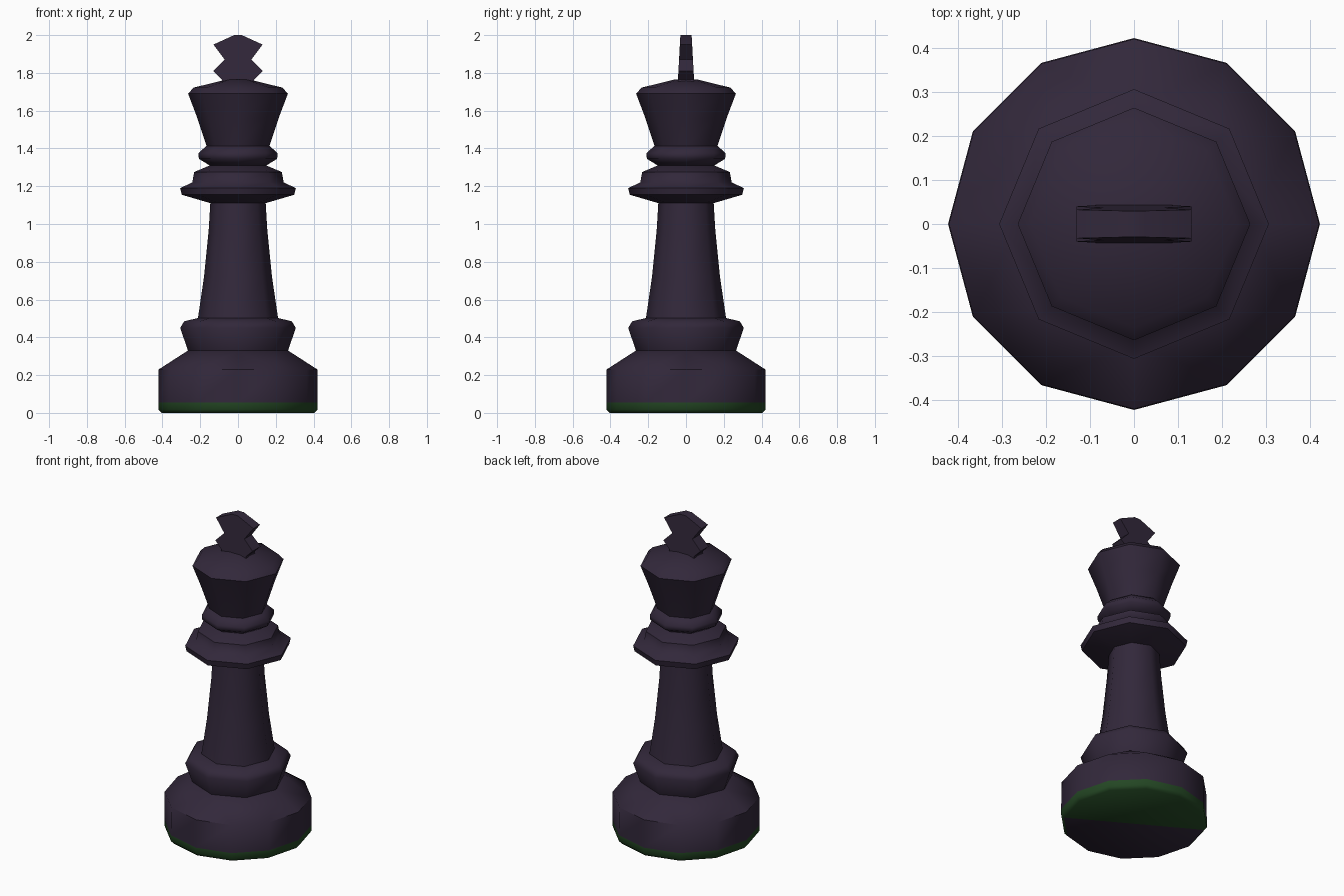
import bpy, bmesh, math

if "Cube" in bpy.data.objects:
    bpy.data.objects.remove(bpy.data.objects["Cube"])


def material(name, colour):
    m = bpy.data.materials.new(name)
    m.diffuse_color = (*colour, 1)
    m.use_nodes = True
    m.node_tree.nodes["Principled BSDF"].inputs["Base Color"].default_value = m.diffuse_color
    return m


DARK = material("dark_purple", (0.032, 0.021, 0.043))
GREEN = material("felt_green", (0.017, 0.062, 0.017))


def finish(bm, name, mats, angle):
    bmesh.ops.recalc_face_normals(bm, faces=bm.faces[:])
    me = bpy.data.meshes.new(name)
    bm.to_mesh(me)
    bm.free()
    ob = bpy.data.objects.new(name, me)
    bpy.context.collection.objects.link(ob)
    for m in mats:
        me.materials.append(m)
    bpy.ops.object.select_all(action='DESELECT')
    bpy.context.view_layer.objects.active = ob
    ob.select_set(True)
    bpy.ops.object.shade_smooth_by_angle(angle=math.radians(angle))
    return ob


def lathe(name, profile, mats=(DARK,), split_bottom=False, angle=55):
    """Stack of (radius, z, sides) rings, joined and capped."""
    bm = bmesh.new()
    rings = []
    for r, z, n in profile:
        vs = [bm.verts.new((r * math.cos(i * math.tau / n),
                            r * math.sin(i * math.tau / n), z)) for i in range(n)]
        rings.append((vs, [bm.edges.new((vs[i], vs[(i + 1) % n])) for i in range(n)]))
    for a, b in zip(rings, rings[1:]):
        n = len(a[0])
        if n == len(b[0]):
            for i in range(n):
                j = (i + 1) % n
                bm.faces.new((a[0][i], a[0][j], b[0][j], b[0][i]))
        else:
            bmesh.ops.bridge_loops(bm, edges=a[1] + b[1])
    low = rings[0][0]
    bm.faces.new(rings[-1][0])
    if split_bottom:
        # underside in two halves, the second one dark
        bm.faces.new(low[:6] + [low[11]])
        bm.faces.new(low[5:12]).material_index = 1
    else:
        bm.faces.new(low)
    return finish(bm, name, mats, angle)


# Felt pad and wide twelve-sided base, changing to eight sides above
lathe("felt_pad", [(0.405, 0, 12), (0.422, 0.018, 12), (0.422, 0.055, 12)],
      (GREEN, DARK), split_bottom=True)
lathe("base", [(0.422, 0.055, 12), (0.42, 0.23, 12), (0.265, 0.33, 8)])

# Eight-sided foot ring and tapering stem
lathe("foot_ring", [(0.265, 0.33, 8), (0.306, 0.45, 8), (0.285, 0.485, 8), (0.20, 0.505, 8)])
lathe("stem", [(0.213, 0.495, 8), (0.18, 0.72, 8), (0.155, 0.97, 8), (0.146, 1.12, 8)])

# Collar, small neck ring and crown
lathe("collar", [(0.145, 1.11, 8), (0.298, 1.155, 8), (0.306, 1.19, 8), (0.242, 1.22, 8),
                 (0.232, 1.275, 8), (0.15, 1.31, 8)])
lathe("neck_ring", [(0.15, 1.31, 8), (0.207, 1.345, 8), (0.21, 1.375, 8), (0.165, 1.415, 8)])
lathe("crown", [(0.165, 1.41, 8), (0.215, 1.56, 8), (0.264, 1.69, 8), (0.235, 1.722, 8),
                (0.06, 1.765, 8)])

# Flat finial cross: mirrored outline with slight thickness taper
half = [(0.09, 1.74), (0.085, 1.765), (0.13, 1.81), (0.07, 1.87), (0.13, 1.95), (0.02, 2.0)]
outline = half + [(-x, z) for x, z in reversed(half)]
bm = bmesh.new()
sheets = []
for s in (-1, 1):
    sheets.append([bm.verts.new((x, s * (0.044 - 0.055 * (z - 1.74)), z)) for x, z in outline])
front, back = sheets
k = len(outline)
for sheet in sheets:
    for i in range(5):
        bm.faces.new((sheet[i], sheet[i + 1], sheet[k - 2 - i], sheet[k - 1 - i]))
for i in range(k):
    j = (i + 1) % k
    bm.faces.new((front[i], front[j], back[j], back[i]))
finish(bm, "finial_cross", (DARK,), 40)
